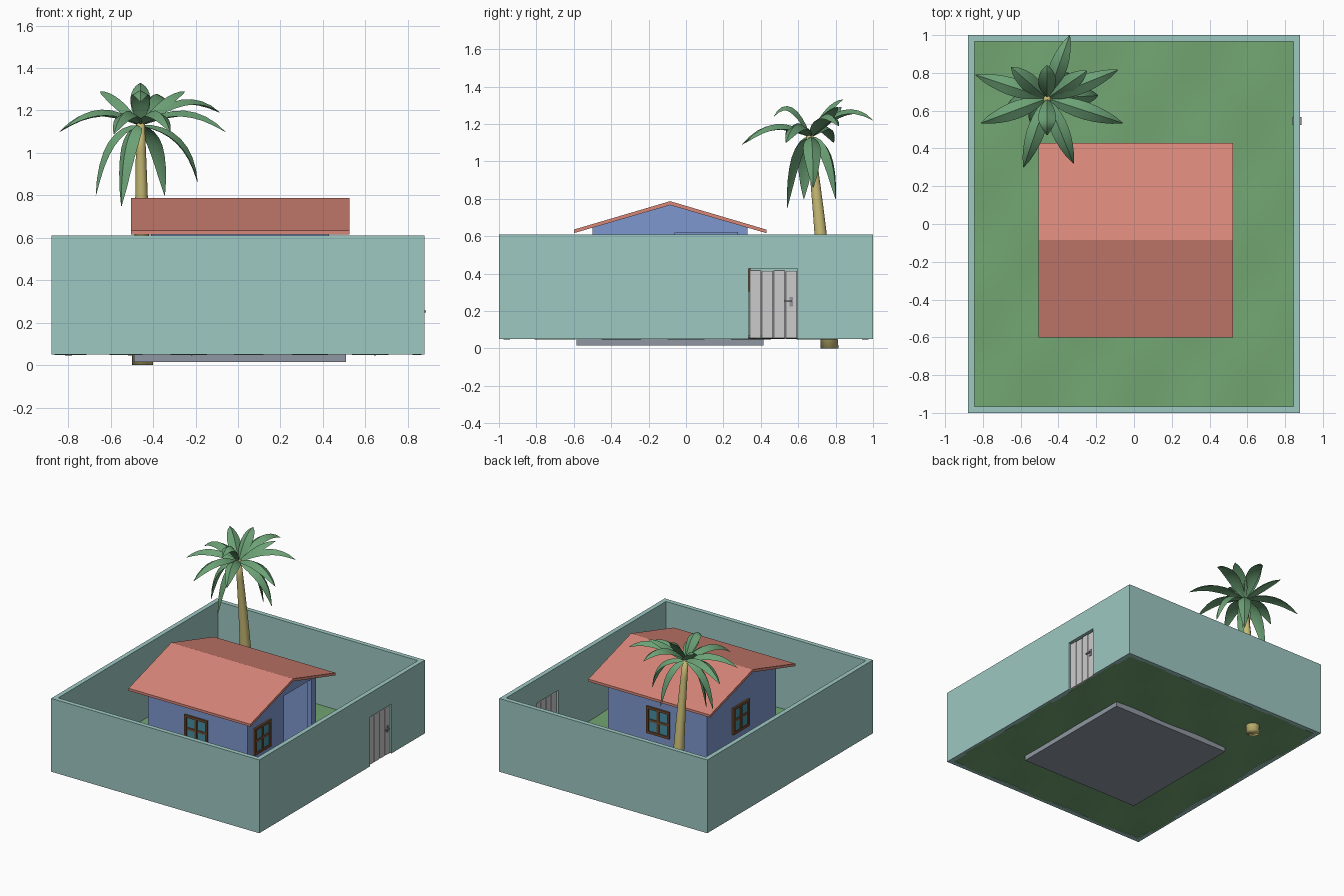
import bpy, bmesh
from math import sin, cos, pi
from mathutils import Vector

if "Cube" in bpy.data.objects:
    bpy.data.objects.remove(bpy.data.objects["Cube"])


def material(name, rgb):
    m = bpy.data.materials.new(name)
    m.diffuse_color = (*rgb, 1)
    m.use_nodes = True
    m.node_tree.nodes["Principled BSDF"].inputs["Base Color"].default_value = m.diffuse_color
    return m


TEAL = material("fence_teal", (0.34, 0.58, 0.54))
CORAL = material("roof_coral", (0.69, 0.24, 0.19))
BLUE = material("wall_blue", (0.21, 0.31, 0.62))
GREEN = material("grass_green", (0.17, 0.38, 0.17))
LEAF = material("leaf_green", (0.15, 0.36, 0.18))
BARK = material("bark_tan", (0.58, 0.50, 0.18))
BROWN = material("frame_brown", (0.16, 0.07, 0.03))
GLASS = material("glass_blue", (0.06, 0.27, 0.36))
STONE = material("slab_grey", (0.28, 0.31, 0.36))
WHITE = material("gate_white", (0.75, 0.75, 0.75))
METAL = material("handle_grey", (0.3, 0.3, 0.32))


def finish(name, bm, mat=None, smooth=False):
    bmesh.ops.recalc_face_normals(bm, faces=bm.faces)
    me = bpy.data.meshes.new(name)
    bm.to_mesh(me)
    bm.free()
    if mat:
        me.materials.append(mat)
    for p in me.polygons:
        p.use_smooth = smooth
    ob = bpy.data.objects.new(name, me)
    bpy.context.collection.objects.link(ob)
    return ob


def add_box(bm, lo, hi):
    lo, hi = Vector(lo), Vector(hi)
    for v in bmesh.ops.create_cube(bm, size=1)["verts"]:
        v.co = Vector((lo[i] + (v.co[i] + 0.5) * (hi[i] - lo[i]) for i in range(3)))


def boxes(name, mat, *spans):
    bm = bmesh.new()
    for lo, hi in spans:
        add_box(bm, lo, hi)
    return finish(name, bm, mat)


def prism(name, profile, x0, x1, mat):
    """Extrude a (y, z) profile along x."""
    bm = bmesh.new()
    f = bm.faces.new([bm.verts.new((x0, y, z)) for y, z in profile])
    r = bmesh.ops.extrude_face_region(bm, geom=[f])
    for v in r["geom"]:
        if isinstance(v, bmesh.types.BMVert):
            v.co.x = x1
    return finish(name, bm, mat)


def cut(ob, cutter):
    m = ob.modifiers.new("cut", "BOOLEAN")
    m.operation, m.solver, m.object = "DIFFERENCE", "EXACT", cutter
    cutter.hide_render = True
    cutter.hide_set(True)


# Gently uneven lawn
bm = bmesh.new()
bmesh.ops.create_grid(bm, x_segments=24, y_segments=24, size=1)
for v in bm.verts:
    x, y = v.co.x * 0.865, v.co.y * 0.975
    v.co = (x, y, 0.052 + 0.006 * sin(11 * x + 1) * cos(9 * y))
lawn = finish("lawn", bm, GREEN, True)

# Perimeter fence with gate opening
fence = boxes("fence", TEAL, ((-0.88, -1, 0.05), (0.88, 1, 0.61)))
cut(fence, boxes("fence_cutter", None, ((-0.845, -0.965, -0.1), (0.845, 0.965, 0.8))))
cut(fence, boxes("gate_cutter", None, ((0.8, 0.335, -0.1), (0.95, 0.597, 0.427))))

# Plank gate with cross rails
gy0, gw = 0.34, 0.064
bm = bmesh.new()
for i in range(4):
    add_box(bm, (0.855, gy0 + i * gw, 0.053), (0.871, gy0 + (i + 1) * gw - 0.002, 0.418 - 0.004 * (i % 2)))
gate = finish("gate", bm, WHITE)
bev = gate.modifiers.new("bevel", "BEVEL")
bev.width, bev.segments = 0.005, 2

# Gate handles on both sides
bm = bmesh.new()
for a, b, c in ((0.871, 0.876, 0.886), (0.855, 0.850, 0.840)):
    add_box(bm, (min(a, b), 0.553, 0.225), (max(a, b), 0.573, 0.275))
    add_box(bm, (min(a, c), 0.559, 0.247), (max(a, c), 0.567, 0.257))
    add_box(bm, (min(b, c), 0.525, 0.247), (max(b, c), 0.567, 0.257))
finish("gate_handle", bm, METAL)

# Floor slab
boxes("floor_slab", STONE, ((-0.49, -0.585, 0.015), (0.51, 0.415, 0.07)))

# Hollow gabled house with doorway on the right side
HX0, HX1, HY0, HY1, RY = -0.41, 0.43, -0.5, 0.33, -0.085


def gable(inset, bottom):
    eave = 0.646 - inset
    return [(HY0 + inset, bottom), (HY1 - inset, bottom), (HY1 - inset, eave),
            (RY, 0.766 - inset), (HY0 + inset, eave)]


house = prism("house_walls", gable(0, 0.06), HX0, HX1, BLUE)
cut(house, prism("room_cutter", gable(0.035, 0.0), HX0 + 0.035, HX1 - 0.035, None))
cut(house, boxes("doorway_cutter", None, ((0.36, -0.06, 0.0), (0.5, 0.275, 0.62))))

# Roof
roof = [(-0.60, 0.635), (RY, 0.787), (0.43, 0.635), (0.43, 0.616), (RY, 0.766), (-0.60, 0.616)]
prism("roof", roof, -0.505, 0.525, CORAL)


# Windows: frame with cross bars and glass, on the four walls
def window(name, loc, turn):
    w, z0, z1, t, d = 0.097, 0.305, 0.51, 0.018, 0.014
    zm = (z0 + z1) / 2
    bars = [((-w, -d, z0), (-w + t, d, z1)), ((w - t, -d, z0), (w, d, z1)),
            ((-w + t, -d, z0), (w - t, d, z0 + t)), ((-w + t, -d, z1 - t), (w - t, d, z1)),
            ((-t / 2, -d * .8, z0 + t), (t / 2, d * .8, z1 - t)),
            ((-w + t, -d * .7, zm - t / 2), (w - t, d * .7, zm + t / 2))]
    frame = boxes(name + "_frame", BROWN, *bars)
    pane = boxes(name + "_glass", GLASS, ((-w + t, -0.005, z0 + t), (w - t, 0.005, z1 - t)))
    for ob in (frame, pane):
        ob.location = (*loc, 0)
        ob.rotation_euler.z = turn


window("front_window", (0, HY0), 0)
window("back_window", (0, HY1), 0)
window("left_window", (HX0, -0.07), pi / 2)
window("right_window", (HX1, -0.325), pi / 2)


def bezier(a, b, c, t):
    return a * (1 - t) ** 2 + b * 2 * t * (1 - t) + c * t * t


def loft(bm, rings):
    """Bridge equal-sized rings of points, closing both ends."""
    vs = [[bm.verts.new(p) for p in r] for r in rings]
    n = len(vs[0])
    for r0, r1 in zip(vs, vs[1:]):
        for i in range(n):
            bm.faces.new((r0[i], r0[(i + 1) % n], r1[(i + 1) % n], r1[i]))
    bm.faces.new(vs[0])
    bm.faces.new(vs[-1])


# Curved tapering palm trunk
base, bend, crown = Vector((-0.45, 0.768, 0.0)), Vector((-0.45, 0.73, 0.6)), Vector((-0.46, 0.66, 1.15))
bm = bmesh.new()
rings = []
for k in range(9):
    t = k / 8
    c, r = bezier(base, bend, crown, t), 0.05 - 0.03 * t
    rings.append([c + Vector((r * cos(a * pi / 5), r * sin(a * pi / 5), 0)) for a in range(10)])
loft(bm, rings)
finish("palm_trunk", bm, BARK, True)

# Palm fronds: tip positions of upper, then drooping leaves
tips = [(-.84, .79, 1.10), (-.34, 1.0, 1.22), (-.085, .815, 1.19), (-.06, .535, 1.1),
        (-.81, .535, 1.12), (-.585, .30, 1.09), (-.32, .32, 1.10), (-.65, .83, 1.29),
        (-.25, .81, 1.29), (-.46, .47, 1.24), (-.46, .84, 1.33),
        (-.67, .63, .80), (-.55, .54, .75), (-.345, .80, .80), (-.19, .68, .86)]
bm = bmesh.new()
root = Vector((-0.46, 0.665, 1.13))
for tip in map(Vector, tips):
    flat = Vector((tip.x - root.x, tip.y - root.y, 0))
    droop = tip.z < 1
    mid = root + flat * (0.85 if droop else 0.55)
    mid.z = 1.12 if droop else max(1.13, tip.z) + (0.13 if tip.z < 1.25 else -0.02)
    side = flat.cross(Vector((0, 0, 1))).normalized()
    rings = []
    for k in range(9):
        t = k / 8
        c = bezier(root, mid, tip, t)
        tan = (bezier(root, mid, tip, t + .01) - bezier(root, mid, tip, t - .01)).normalized()
        up = side.cross(tan)
        w = 0.004 + 0.043 * sin(pi * t ** 0.85) ** 0.8 if k < 8 else 0.002
        rings.append([c + side * w - up * w * .35, c + up * w * .25,
                      c - side * w - up * w * .35, c - up * w * .12])
    loft(bm, rings)
fronds = finish("palm_fronds", bm, LEAF, True)

# Keep fold edges crisp
bpy.ops.object.select_all(action="DESELECT")
fronds.select_set(True)
bpy.context.view_layer.objects.active = fronds
bpy.ops.object.shade_smooth_by_angle(angle=0.7)
